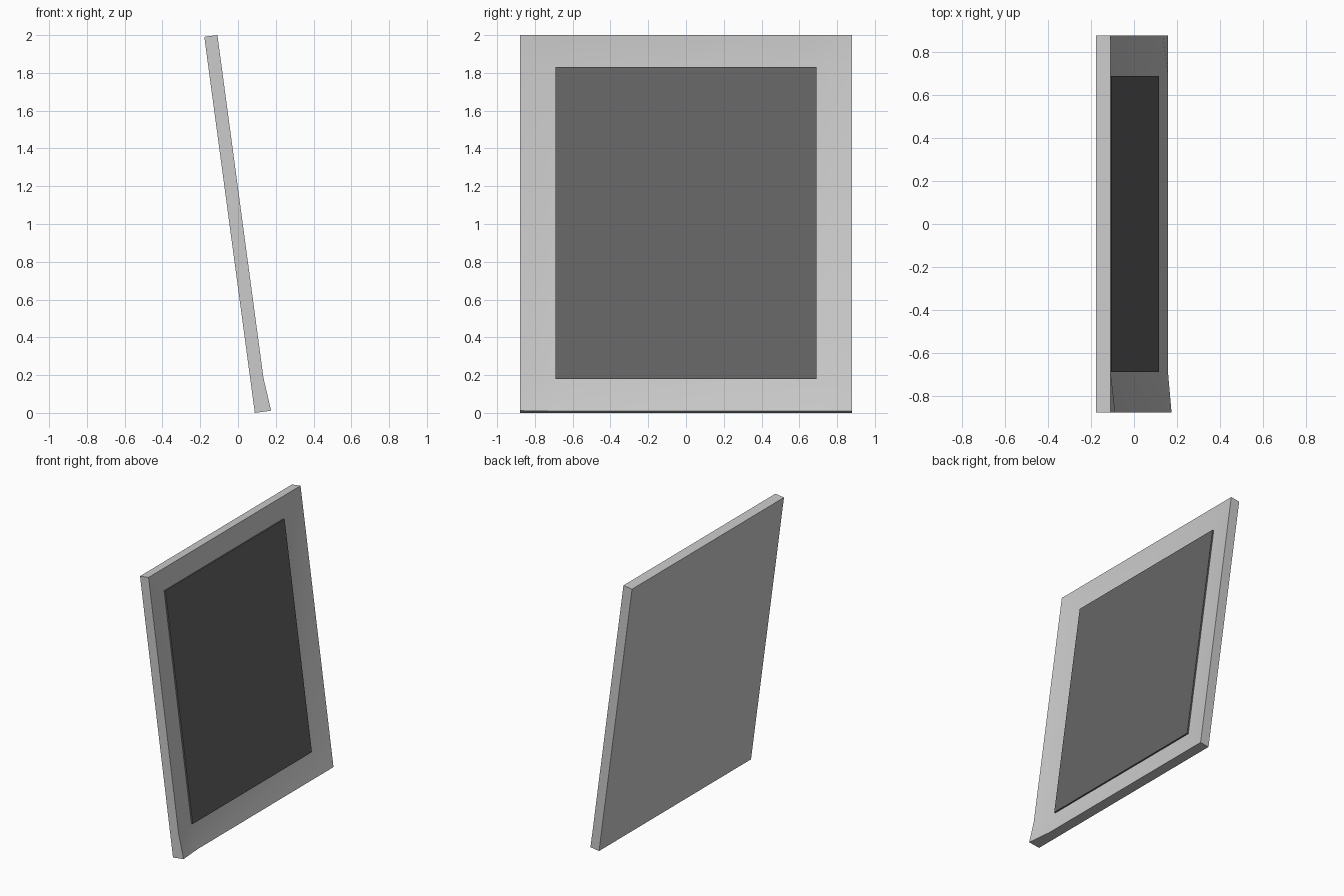
import bpy, bmesh, math

if "Cube" in bpy.data.objects:
    bpy.data.objects.remove(bpy.data.objects["Cube"])

TILT = math.radians(-7.65)
Y = [-0.88, -0.69, 0.69, 0.88]      # grid lines across the panel
H = [0.0, 0.178, 1.845, 2.0087]     # grid lines up the panel
RIM, DISH, FACE = 0.07, 0.04, 0.051  # depths measured from the flat back


def add_part(name, bm):
    bmesh.ops.recalc_face_normals(bm, faces=bm.faces)
    mesh = bpy.data.meshes.new(name)
    bm.to_mesh(mesh)
    bm.free()
    ob = bpy.data.objects.new(name, mesh)
    bpy.context.collection.objects.link(ob)
    ob.location.x = 0.089
    ob.rotation_euler.y = TILT
    return ob


# frame: outer rim falls to a dished centre, one lower corner is thicker
bm = bmesh.new()


def depth(i, j):
    if i in (1, 2) and j in (1, 2):
        return DISH
    return 0.087 if (i, j) == (0, 0) else RIM


front = [[bm.verts.new((depth(i, j), Y[i], H[j])) for j in range(4)] for i in range(4)]
for i in range(3):
    for j in range(3):
        bm.faces.new((front[i][j], front[i + 1][j], front[i + 1][j + 1], front[i][j + 1]))

# flat back and four side walls
b00, b10, b11, b01 = [bm.verts.new((0, Y[i], H[j])) for i, j in ((0, 0), (3, 0), (3, 3), (0, 3))]
bm.faces.new((b00, b01, b11, b10))
bm.faces.new([b10, b00] + [front[i][0] for i in range(4)])
bm.faces.new([b11, b01] + [front[i][3] for i in range(4)])
bm.faces.new([b01, b00] + front[0])
bm.faces.new([b11, b10] + front[3])
frame = add_part("frame", bm)
bpy.context.view_layer.objects.active = frame
frame.select_set(True)
bpy.ops.object.shade_smooth_by_angle(angle=math.radians(30))

# dark panel standing slightly proud of the dish
bm = bmesh.new()
bmesh.ops.create_cube(bm, size=1)
for v in bm.verts:
    v.co = (FACE if v.co.x > 0 else DISH - 0.005,
            0.69 if v.co.y > 0 else -0.69,
            1.84 if v.co.z > 0 else 0.175)
panel = add_part("panel", bm)
mat = bpy.data.materials.new("dark_grey")
mat.diffuse_color = (0.13, 0.13, 0.13, 1)
mat.use_nodes = True
mat.node_tree.nodes["Principled BSDF"].inputs["Base Color"].default_value = mat.diffuse_color
panel.data.materials.append(mat)
